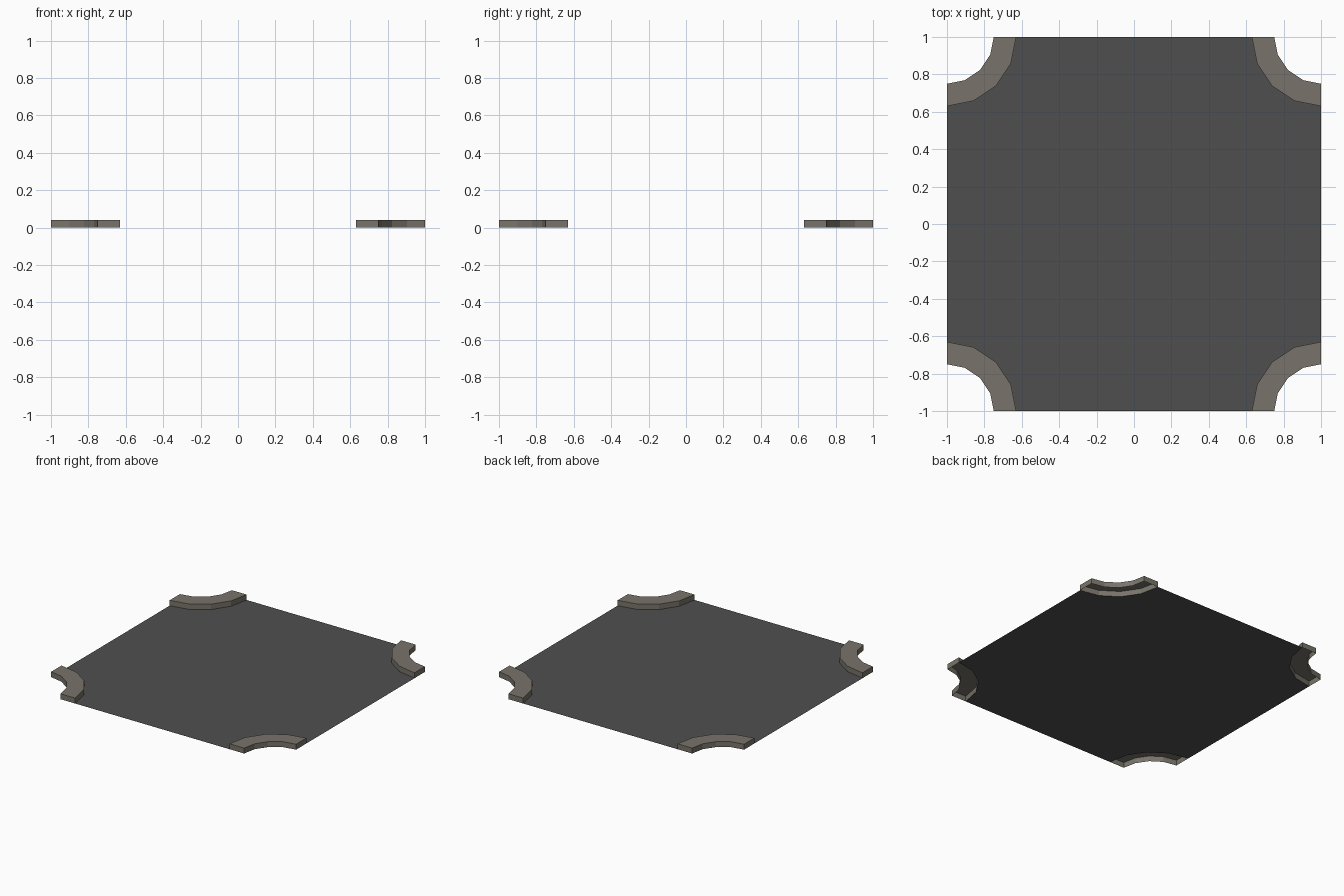
import bpy, math

if "Cube" in bpy.data.objects:
    bpy.data.objects.remove(bpy.data.objects["Cube"])

ROAD_R, CORNER_R, HEIGHT, SEGS = 0.37, 0.25, 0.04, 4


def material(name, rgb):
    m = bpy.data.materials.new(name)
    m.diffuse_color = (*rgb, 1)
    m.use_nodes = True
    m.node_tree.nodes["Principled BSDF"].inputs["Base Color"].default_value = m.diffuse_color
    return m


asphalt = material("asphalt grey", (0.078, 0.078, 0.078))
stone = material("kerb stone", (0.19, 0.175, 0.145))


def arc(sx, sy, r):
    """Quarter arc round one tile corner, from the x side to the y side."""
    angles = [math.pi / 2 * i / SEGS for i in range(SEGS + 1)]
    return [(sx * (1 - r * math.cos(a)), sy * (1 - r * math.sin(a))) for a in angles]


def build(name, verts, faces, mat):
    mesh = bpy.data.meshes.new(name)
    mesh.from_pydata(verts, [], faces)
    mesh.materials.append(mat)
    ob = bpy.data.objects.new(name, mesh)
    bpy.context.collection.objects.link(ob)
    return ob


corners = [(1, 1), (-1, 1), (-1, -1), (1, -1)]

# Road surface: one flat sheet with the four rounded corners cut away
outline = []
for sx, sy in corners:
    pts = arc(sx, sy, ROAD_R)
    outline += pts[::-1] if sx * sy > 0 else pts
build("road_surface", [(x, y, 0) for x, y in outline], [range(len(outline))], asphalt)

# Kerbs: raised curved strips, open underneath
for i, (sx, sy) in enumerate(corners):
    ring = arc(sx, sy, ROAD_R) + arc(sx, sy, CORNER_R)[::-1]
    n = len(ring)
    verts = [(x, y, z) for z in (0, HEIGHT) for x, y in ring]
    faces = [(k, (k + 1) % n, n + (k + 1) % n, n + k) for k in range(n)]
    faces += [(n + k, n + k + 1, 2 * n - 2 - k, 2 * n - 1 - k) for k in range(SEGS)]
    if sx * sy < 0:  # keep normals outward on mirrored corners
        faces = [f[::-1] for f in faces]
    build(f"kerb_{i + 1}", verts, faces, stone)
